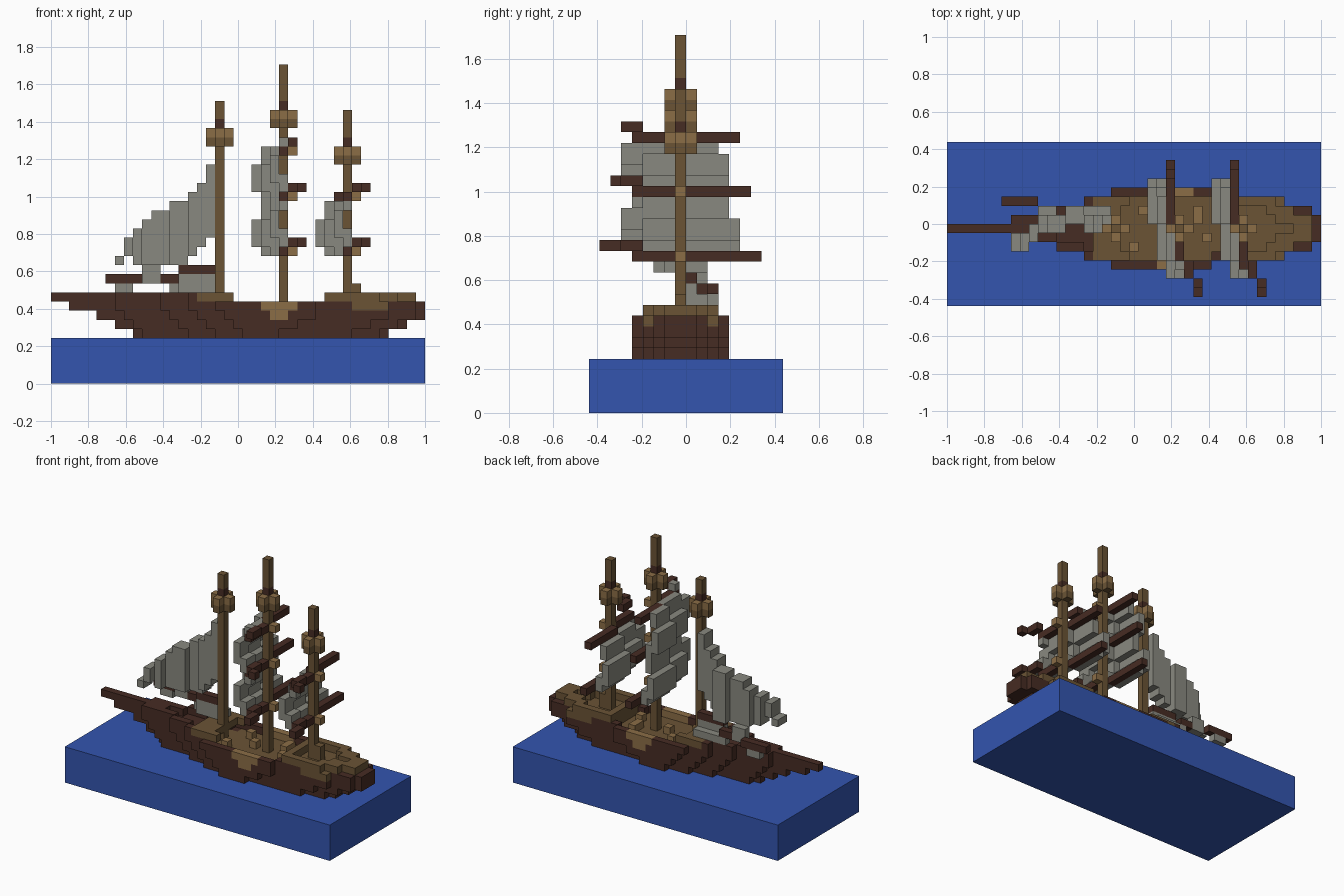
import bpy, bmesh, math

if "Cube" in bpy.data.objects:
    bpy.data.objects.remove(bpy.data.objects["Cube"])

V = 2 / 41            # block size; the grid is 41 x 18 x 35 blocks
MID = 8               # block row of the keel

COLOURS = {
    "sea_blue": (0.033, 0.090, 0.430),
    "dark_wood": (0.062, 0.025, 0.017),
    "deck_wood": (0.145, 0.088, 0.036),
    "pale_wood": (0.260, 0.155, 0.062),
    "sail_grey": (0.250, 0.250, 0.215),
}
MATS = {}
for name, rgb in COLOURS.items():
    m = bpy.data.materials.new(name)
    m.use_nodes = True
    m.diffuse_color = (*rgb, 1)
    m.node_tree.nodes["Principled BSDF"].inputs["Base Color"].default_value = (*rgb, 1)
    MATS[name] = m
DARK, DECK, PALE, SAIL = "dark_wood", "deck_wood", "pale_wood", "sail_grey"


def build(name, cells):
    """Turn {(i, j, k): colour} blocks into one mesh of their outer faces."""
    bm = bmesh.new()
    me = bpy.data.meshes.new(name)
    used = sorted(set(cells.values()))
    for u in used:
        me.materials.append(MATS[u])
    cache = {}

    def vert(p):
        if p not in cache:
            cache[p] = bm.verts.new((p[0] * V - 1, (p[1] - 9) * V, p[2] * V))
        return cache[p]

    for c, colour in cells.items():
        for axis in range(3):
            a, b = (axis + 1) % 3, (axis + 2) % 3
            for side in (0, 1):
                n = list(c)
                n[axis] += 2 * side - 1
                if tuple(n) in cells:
                    continue
                ring = []
                for da, db in ((0, 0), (1, 0), (1, 1), (0, 1)):
                    p = list(c)
                    p[axis] += side
                    p[a] += da
                    p[b] += db
                    ring.append(vert(tuple(p)))
                f = bm.faces.new(ring if side else ring[::-1])
                f.material_index = used.index(colour)
    bm.to_mesh(me)
    bm.free()
    ob = bpy.data.objects.new(name, me)
    bpy.context.collection.objects.link(ob)
    return ob


def fill(cells, xs, ys, zs, colour):
    """Fill an inclusive range of blocks."""
    for i in range(xs[0], xs[1] + 1):
        for j in range(ys[0], ys[1] + 1):
            for k in range(zs[0], zs[1] + 1):
                cells[i, j, k] = colour


# Sea slab
bpy.ops.mesh.primitive_cube_add(size=1, location=(0, 0, 2.5 * V))
sea = bpy.context.object
sea.name = "sea"
sea.scale = (2, 18 * V, 5 * V)
sea.data.materials.append(MATS["sea_blue"])


# Hull: stacked layers that lengthen upwards
def half_width(i, bow_shift=0, stern_shift=0):
    bow = sum(i - bow_shift >= s for s in (7, 12, 15, 18))
    stern = 4 - sum(i + stern_shift >= s for s in (29, 37, 40))
    return min(bow, stern)


hull = {}
for k, first, last, stern in ((5, 9, 36, 4), (6, 7, 38, 2), (7, 5, 40, 0), (8, 2, 40, 0)):
    for i in range(first, last + 1):
        w = half_width(i, 8 - k, stern)
        for j in range(-w, w + 1):
            edge = abs(j) == w or i == last
            waist = 17 <= i <= 29
            if k == 8 and waist and not edge:
                continue                      # sunken waist deck
            wood = DARK
            if k == 7 and waist and not edge:
                wood = DECK
            if k == 8 and i >= 30 and (not edge or 33 <= i <= 36):
                wood = DECK
            if edge and w == 4 and ((k == 8 and 23 <= i <= 26) or (k == 7 and 24 <= i <= 25)):
                wood = PALE                   # boarding steps on each side
            hull[i, MID + j, k] = wood
build("hull", hull)

# Bowsprit, bow rail and forecastle
bow = {}
fill(bow, (0, 9), (MID, MID), (9, 9), DARK)
for i in range(7, 20):
    w = min(half_width(i), 3)
    for j in range(-w, w + 1):
        if abs(j) == w or 16 <= i <= 18:
            bow[i, MID + j, 9] = DARK if i < 16 else DECK
build("bow_rail", bow)

# Raised stern rail with the steering post
stern = {}
for i in range(30, 40):
    w = 3 - (i > 35) - (i > 37)
    for j in range(-w, w + 1):
        if abs(j) >= w - (i > 34) or i in (30, 39):
            stern[i, MID + j, 9] = DECK
fill(stern, (33, 33), (MID, MID), (9, 10), DECK)
build("stern_rail", stern)

# Deck hatches and crates
crates = {}
for i, j in ((20, 6), (21, 10), (27, 9), (27, 10), (28, 7), (23, 8)):
    crates[i, j, 8] = PALE
build("deck_crates", crates)

# Masts with lookout platforms
for name, x, top, nest in (("fore", 18, 31, 26), ("main", 25, 35, 28), ("mizzen", 32, 30, 24)):
    mast = {}
    fill(mast, (x, x), (MID, MID), (8, top - 1), DECK)
    mast[x, MID, nest + 2] = DARK
    build(name + "_mast", mast)
    platform = {}
    for dx, dy in ((1, 0), (-1, 0), (0, 1), (0, -1)):
        platform[x + dx, MID + dy, nest] = DECK
        platform[x + dx, MID + dy, nest + 1] = PALE
    build(name + "_lookout", platform)


# Yards run slantwise across each mast, the sails billow ahead of them
def skew(j):
    return -1 if j >= 9 else 0 if j >= 5 else 1 if j >= 3 else 2


def yard(name, x, k, low, high):
    cells = {}
    for j in range(low, high + 1):
        if j != MID:
            cells[x + skew(j), j, k + (j <= 4)] = DARK
    cells[x, 4, k] = DARK
    cells[x + 1, MID, k] = PALE
    build(name, cells)


def square_sail(name, x, bottom, top, low, high):
    cells = {}
    for k in range(bottom, top + 1):
        t = (k - bottom) / (top - bottom)
        bulge = 1 if 0.15 < t < 0.75 else 0
        spread = 0 if t > 0.6 else 1
        for j in range(low + 1 - spread, high + spread):
            i = x - 1 + skew(j)
            cells[i - bulge, j, k + (j <= 4)] = SAIL
            if bulge and (t < 0.35 or t > 0.6):
                cells[i, j, k + (j <= 4)] = SAIL
    build(name, cells)


for name, x, tiers in (("main", 25, 3), ("mizzen", 32, 2)):
    for n, (k, low, high) in enumerate(((14, 1, 15), (20, 2, 14), (25, 3, 13))[:tiers]):
        yard(f"{name}_yard_{n + 1}", x, k, low, high)
    square_sail(name + "_lower_sail", x, 14, 19, 3, 13)
    if tiers == 3:
        square_sail(name + "_upper_sail", x, 20, 25, 3, 12)

# Triangular sail ahead of the fore mast, bulging to one side
jib = {}
starts = (7, 8, 8, 9, 10, 11, 13, 15, 16, 17, 17)
for n, first in enumerate(starts):
    k = 13 + n
    for i in range(first, min(17, 14 + n) + 1):
        if k == 13 and 7 < i < 9:
            continue
        j = round(6.6 + 3 * math.sin(math.pi * (i - 7) / 13))
        jib[i, j, k] = SAIL
        jib[i, j - 1, k] = SAIL
build("fore_sail", jib)

# Boom and the small gathered sail hanging below it
boom, gathered = {}, {}
for i in range(6, 18):
    j = 11 - (i > 9) - (i > 13)
    k = 12 if i > 13 else 11
    if i in (10, 11):
        gathered[i, j, 11] = gathered[i, j, 12] = SAIL
    else:
        boom[i, j, k] = DARK
    if i in (7, 8) or i >= 13:
        gathered[i, j, 10] = SAIL
        if i > 13:
            gathered[i, j, 11] = gathered[i, j + 1, 10] = SAIL
build("fore_boom", boom)
build("gathered_sail", gathered)
